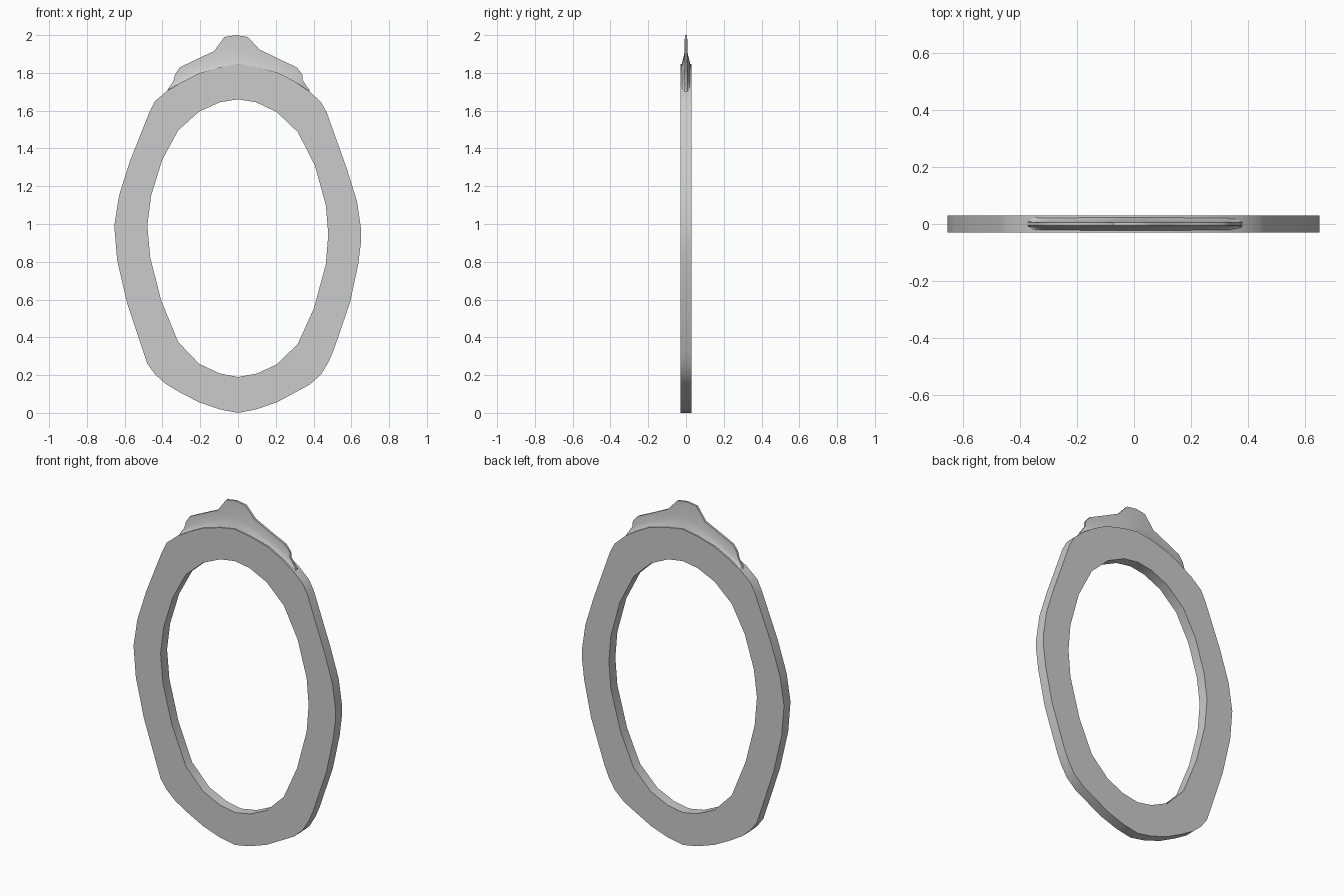
import bpy, bmesh

HALF = 0.03  # half thickness of the band

# Outline of the band (x, z), clockwise from the top
outer = [(0, 1.846), (.10, 1.83), (.215, 1.80), (.30, 1.755), (.375, 1.705), (.44, 1.645),
         (.47, 1.59), (.577, 1.29), (.63, 1.12), (.652, .97), (.652, .91), (.637, .79),
         (.593, .585), (.508, .336), (.48, .27), (.44, .204), (.38, .15), (.206, .056),
         (.095, .018), (0, .0), (-.095, .018), (-.206, .056), (-.31, .11), (-.385, .155),
         (-.44, .205), (-.48, .26), (-.588, .585), (-.64, .81), (-.655, .99), (-.63, 1.15),
         (-.573, 1.33), (-.47, 1.59), (-.44, 1.65), (-.375, 1.705), (-.30, 1.75),
         (-.206, 1.798), (-.095, 1.83)]
inner = [(0, 1.66), (.095, 1.645), (.206, 1.592), (.317, 1.486), (.407, 1.31), (.465, 1.10),
         (.478, .945), (.465, .787), (.402, .554), (.317, .366), (.206, .257), (.10, .208),
         (0, .19), (-.095, .208), (-.206, .26), (-.317, .376), (-.407, .596), (-.465, .824),
         (-.48, .993), (-.46, 1.15), (-.402, 1.338), (-.317, 1.495), (-.206, 1.595),
         (-.095, 1.645)]


def finish(name, bm, angle):
    bmesh.ops.recalc_face_normals(bm, faces=bm.faces[:])
    mesh = bpy.data.meshes.new(name)
    bm.to_mesh(mesh)
    bm.free()
    obj = bpy.data.objects.new(name, mesh)
    bpy.context.collection.objects.link(obj)
    bpy.ops.object.select_all(action='DESELECT')
    obj.select_set(True)
    bpy.context.view_layer.objects.active = obj
    bpy.ops.object.shade_smooth_by_angle(angle=angle)
    return obj


# Oval band: filled ring profile, extruded in y
bm = bmesh.new()
edges = []
for loop in (outer, inner):
    vs = [bm.verts.new((x, -HALF, z)) for x, z in loop]
    edges += [bm.edges.new((v, vs[i - 1])) for i, v in enumerate(vs)]
bmesh.ops.triangle_fill(bm, edges=edges, use_beauty=True, normal=(0, -1, 0))
ext = bmesh.ops.extrude_face_region(bm, geom=bm.faces[:], use_keep_orig=True)
moved = [g for g in ext["geom"] if isinstance(g, bmesh.types.BMVert)]
bmesh.ops.translate(bm, vec=(0, 2 * HALF, 0), verts=moved)
finish("oval_band", bm, 0.7)

# Crest: thin fin with a flared foot; pairs of foot point and top point
columns = [((-.375, 1.70), (-.372, 1.712)), ((-.35, 1.718), (-.343, 1.755)),
           ((-.325, 1.73), (-.333, 1.793)), ((-.29, 1.75), (-.307, 1.83)),
           ((-.206, 1.793), (-.215, 1.874)), ((-.125, 1.82), (-.127, 1.915)),
           ((-.074, 1.83), (-.072, 1.99)), ((-.01, 1.84), (-.01, 2.0)),
           ((.053, 1.835), (.053, 1.99)), ((.11, 1.825), (.112, 1.925)),
           ((.215, 1.795), (.22, 1.872)), ((.29, 1.755), (.31, 1.83)),
           ((.325, 1.732), (.34, 1.793)), ((.35, 1.715), (.342, 1.762)),
           ((.38, 1.698), (.378, 1.71))]
section = [(0, .024), (.2, .016), (.4, .009), (1, .006)]  # height fraction, half thickness
section = section + [(t, -y) for t, y in reversed(section)]
bm = bmesh.new()
rings = []
for (x0, z0), (x1, z1) in columns:
    rings.append([bm.verts.new((x0 + (x1 - x0) * t, y, z0 + (z1 - z0) * t))
                  for t, y in section])
n = len(section)
for a, b in zip(rings, rings[1:]):
    for i in range(n):
        j = (i + 1) % n
        bm.faces.new((a[i], a[j], b[j], b[i]))
bm.faces.new(rings[0])
bm.faces.new(rings[-1])
finish("top_crest", bm, 0.7)
